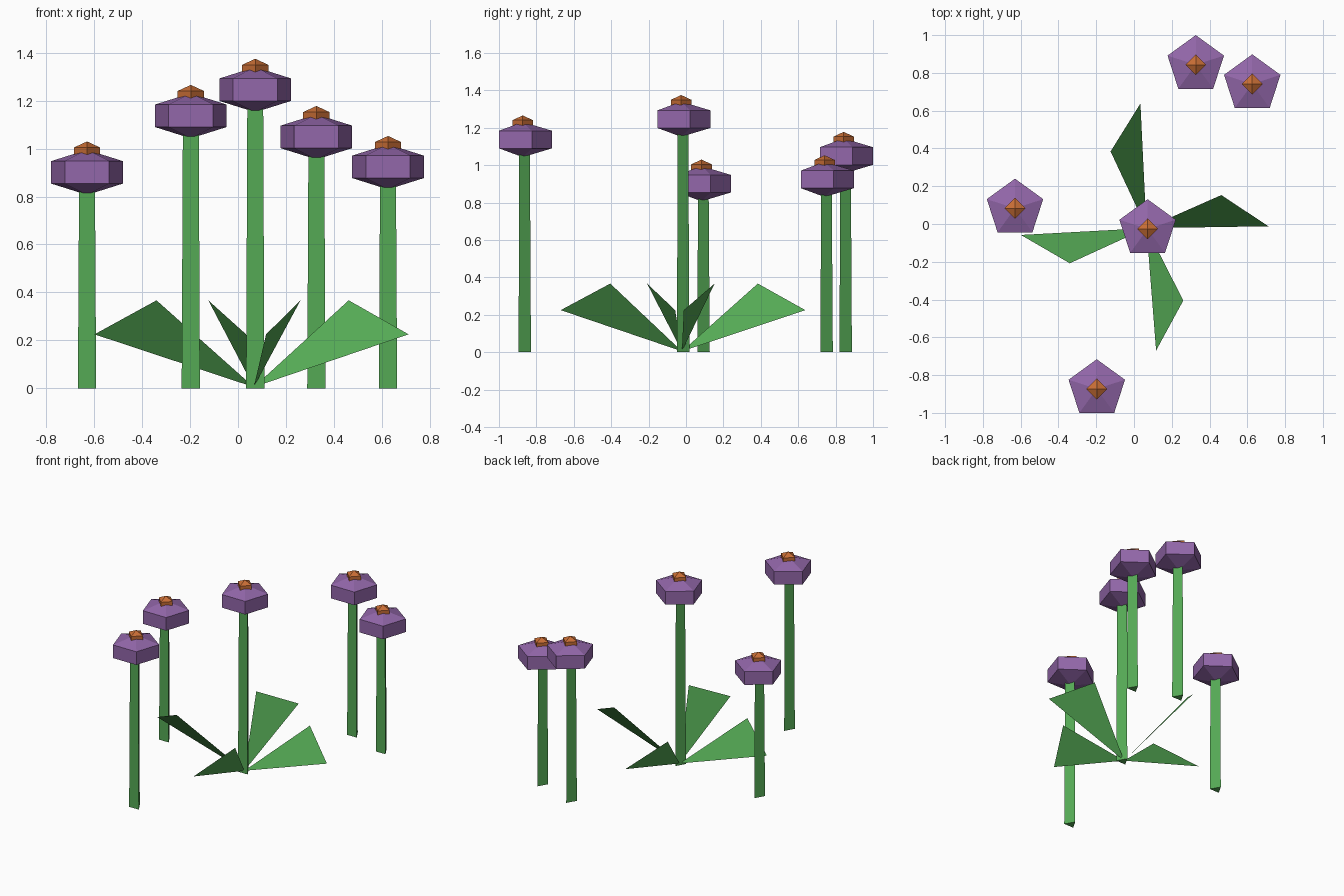
import bpy, math
from mathutils import Vector

if "Cube" in bpy.data.objects:
    bpy.data.objects.remove(bpy.data.objects["Cube"])


def material(name, rgb):
    m = bpy.data.materials.new(name)
    m.diffuse_color = (*rgb, 1.0)
    m.use_nodes = True
    m.node_tree.nodes["Principled BSDF"].inputs["Base Color"].default_value = m.diffuse_color
    return m


GREEN = material("leaf green", (0.09, 0.40, 0.09))
PURPLE = material("petal purple", (0.29, 0.135, 0.40))
ORANGE = material("centre orange", (0.58, 0.155, 0.036))


def add_mesh(name, verts, faces, mat, loc=(0, 0, 0)):
    me = bpy.data.meshes.new(name)
    me.from_pydata(verts, [], faces)
    me.materials.append(mat)
    ob = bpy.data.objects.new(name, me)
    ob.location = loc
    bpy.context.collection.objects.link(ob)
    return ob


def prism(name, sides, low, high, mat, loc, tips=None):
    """Two rings (radius, z) with a corner on +y, closed flat or by pointed tips."""
    verts = []
    for r, z in (low, high):
        for i in range(sides):
            a = math.pi / 2 + math.tau * i / sides
            verts.append((r * math.cos(a), r * math.sin(a), z))
    n = sides
    faces = [(i, (i + 1) % n, n + (i + 1) % n, n + i) for i in range(n)]
    if tips:
        verts += [(0, 0, tips[0]), (0, 0, tips[1])]
        for i in range(n):
            j = (i + 1) % n
            faces += [(j, i, 2 * n), (n + i, n + j, 2 * n + 1)]
    else:
        faces += [tuple(reversed(range(n))), tuple(range(n, 2 * n))]
    return add_mesh(name, verts, faces, mat, loc)


# Flowers: x, y and height of the head's middle
flowers = [(-0.63, 0.083, 0.901), (-0.197, -0.873, 1.137), (0.072, -0.026, 1.246),
           (0.327, 0.843, 1.049), (0.626, 0.741, 0.924)]
for k, (x, y, z) in enumerate(flowers, 1):
    prism(f"stem_{k}", 3, (0.044, 0), (0.038, z), GREEN, (x, y, 0))
    prism(f"flower_head_{k}", 5, (0.157, -0.047), (0.157, 0.047), PURPLE,
          (x, y, z), tips=(-0.094, 0.094))
    prism(f"flower_centre_{k}", 4, (0.055, -0.0255), (0.055, 0.0255), ORANGE,
          (x, y, z + 0.078), tips=(-0.051, 0.051))

# Leaves: single flat triangles rising from the middle stem (tip xy, shoulder xy)
root = (0.066, -0.022, 0.005)
leaves = [((0.712, -0.012), (0.462, 0.153)), ((0.034, 0.638), (-0.124, 0.384)),
          ((-0.599, -0.058), (-0.340, -0.208)), ((0.117, -0.670), (0.261, -0.405))]
for k, (tip, shoulder) in enumerate(leaves, 1):
    add_mesh(f"leaf_{k}", [root, (*tip, 0.225), (*shoulder, 0.367)], [(0, 1, 2)], GREEN)
